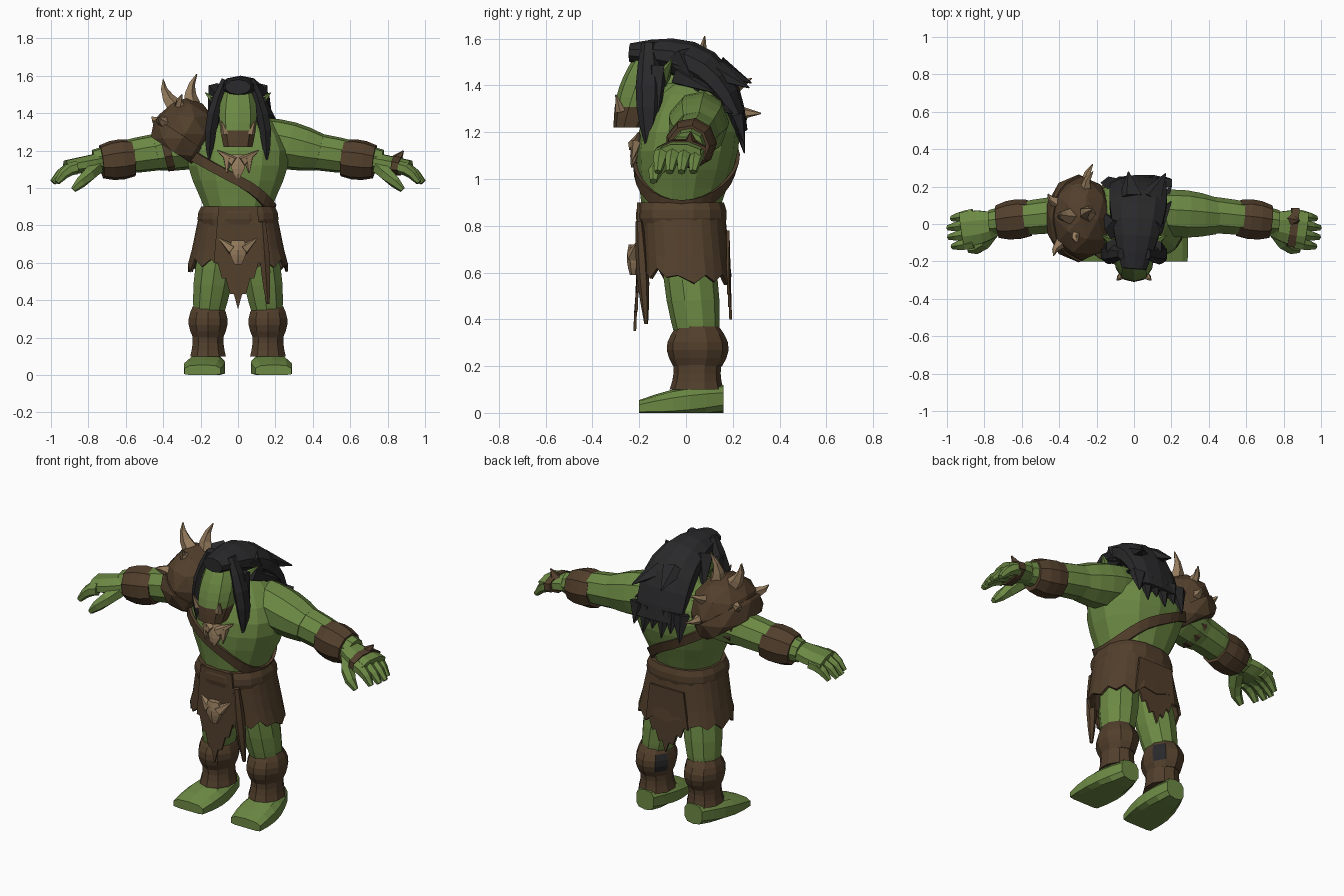
import bpy, bmesh, math, random
from mathutils import Vector

random.seed(4)
if "Cube" in bpy.data.objects:
    bpy.data.objects.remove(bpy.data.objects["Cube"])


def material(name, *rgb):
    made = bpy.data.materials.new(name)
    made.use_nodes = True
    made.diffuse_color = (*rgb, 1)
    made.node_tree.nodes["Principled BSDF"].inputs["Base Color"].default_value = (*rgb, 1)
    return made


SKIN = material("green_skin", .15, .25, .058)
LEATHER = material("brown_leather", .085, .05, .025)
HAIR = material("charcoal_hair", .022, .022, .024)
BONE = material("pale_bone", .3, .2, .11)
PLANES = {"y": (Vector((1, 0, 0)), Vector((0, 0, 1))), "z": (Vector((1, 0, 0)), Vector((0, 1, 0)))}


def finish(name, bm, *materials):
    bmesh.ops.recalc_face_normals(bm, faces=bm.faces)
    mesh = bpy.data.meshes.new(name)
    bm.to_mesh(mesh)
    bm.free()
    for item in materials:
        mesh.materials.append(item)
    made = bpy.data.objects.new(name, mesh)
    bpy.context.collection.objects.link(made)
    return made


def grow(t, size, peak=1):
    """Size along a part: from first to last value, plus a swelling between."""
    first, last, swell = size
    return first + (last - first) * t + swell * math.sin(math.pi * t ** peak)


def rounded(value, power):
    return math.copysign(abs(value) ** power, value)


def limb(name, mat, start, end, width, depth=None, bend=(0, 0, 0), sides=8, steps=5, plane=None,
         power=1, peak=1, side=1, cap=True, jag=0, rule=None, second=None):
    """Loft rings from start to end, in a fixed plane or across the path."""
    bm = bmesh.new()
    start, end, bend = Vector(start), Vector(end), Vector(bend)
    path = end - start
    upright = abs(path.normalized().z) > .9
    reference = Vector((0, 1, 0)) if upright else Vector((0, 0, 1))
    rings = []
    for i in range(steps + 1):
        t = i / steps
        centre = start + path * t + bend * math.sin(math.pi * t)
        if plane:
            u, v = PLANES[plane]
        else:
            along = (path + bend * math.pi * math.cos(math.pi * t)).normalized()
            u = along.cross(reference).normalized()
            v = u.cross(along)
        a, b = grow(t, width, peak), grow(t, depth or width, peak)
        ring = []
        for k in range(sides):
            angle = math.tau * (k + .5) / sides
            co = centre + u * a * rounded(math.cos(angle), power) + v * b * rounded(math.sin(angle), power)
            if jag and i == steps:
                co.z += jag * (k % 2 + random.uniform(-.5, .5))
            ring.append(bm.verts.new((co.x * side, co.y, max(co.z, 0))))
        rings.append(ring)
    for low, high in zip(rings, rings[1:]):
        for k in range(sides):
            n = (k + 1) % sides
            bm.faces.new((low[k], low[n], high[n], high[k]))
    if cap:
        bm.faces.new(rings[0])
        bm.faces.new(rings[-1])
    if rule:
        for face in bm.faces:
            face.material_index = int(rule(face.calc_center_median()))
    return finish(name, bm, mat, *([second] if second else []))


def pair(name, *args, **options):
    for side, label in ((1, "left_"), (-1, "right_")):
        limb(label + name, *args, side=side, **options)


def spike(maker, name, mat, base, tip, radius, flat=1, bend=(0, 0, 0)):
    maker(name, mat, base, tip, (radius, .003, 0), (radius * flat, .003, 0), bend=bend, sides=5, steps=3)


# torso and neck
LOW, HIGH = .8, 1.44
TORSO_WIDTH, TORSO_DEPTH, TORSO_PEAK = (.16, .09, .16), (.16, .09, .1), 1.4
TORSO_START, TORSO_END = Vector((0, -.03, LOW)), Vector((0, .04, HIGH))
limb("torso", SKIN, TORSO_START, TORSO_END, TORSO_WIDTH, TORSO_DEPTH, sides=14, steps=8,
     plane="z", power=.9, peak=TORSO_PEAK)
limb("neck", SKIN, (0, .08, 1.36), (0, -.16, 1.38), (.12, .08, 0), steps=2)

# head with a dark beard, tusks and ears
limb("head", SKIN, (0, -.24, 1.22), (0, -.11, 1.57), (.08, .07, .03), (.07, .08, .035), sides=10, steps=8,
     plane="z", power=.85, rule=lambda c: c.z < 1.31, second=LEATHER)
spike(pair, "tusk", BONE, (.07, -.28, 1.29), (.09, -.3, 1.36), .022)
spike(pair, "ear", SKIN, (.08, -.11, 1.42), (.175, -.06, 1.51), .045, flat=.8)

# arms, forearm cuffs and hands
pair("shoulder", SKIN, (.12, .06, 1.26), (.44, .04, 1.19), (.12, .1, .02), sides=9, steps=4)
pair("arm", SKIN, (.38, .05, 1.2), (.77, .01, 1.14), (.1, .065, .01), sides=9)
pair("hand", SKIN, (.72, 0, 1.14), (.92, -.03, 1.11), (.06, .1, .015), (.055, .04, 0), steps=4)
pair("forearm_cuff", LEATHER, (.56, .03, 1.16), (.73, .01, 1.14), (.1, .09, .015), sides=9, steps=3)
for i in range(4):
    y, reach = .05 * (1 - i), 1 - .02 * abs(i - 1.4)
    pair(f"finger_{i + 1}", SKIN, (.86, y, 1.11), (reach, y - .02, 1.03), (.036, .016, .006),
         bend=(0, 0, .02), sides=6, steps=3)
pair("thumb", SKIN, (.76, -.04, 1.11), (.88, -.14, .99), (.045, .016, .006), bend=(0, -.03, 0), sides=6, steps=3)

# legs, shin wraps with a dark inner patch, and feet
pair("thigh", SKIN, (.1, 0, .75), (.16, .05, .3), (.09, .08, .025), (.1, .09, .02), sides=10, plane="z")
pair("upper_shin_wrap", LEATHER, (.16, .05, .2), (.16, .05, .37), (.085, .085, .025), (.105, .09, .035), sides=10,
     plane="z", rule=lambda c: abs(c.x) < .1 and .22 < c.z < .32 and c.y > .07, second=HAIR)
pair("lower_shin_wrap", LEATHER, (.16, .045, .1), (.16, .05, .24), (.1, .09, -.008), (.115, .11, -.012), sides=10,
     steps=4, plane="z")
pair("foot", SKIN, (.16, .16, .06), (.19, -.2, .02), (.06, .1, .03), (.06, .035, .02), sides=10,
     plane="y", power=.7)

# swept back hair, ragged ends and hanging locks
limb("hair", HAIR, (0, -.24, 1.54), (.02, .235, 1.2), (.07, .15, .045), (.04, .03, .055),
     bend=(.01, .07, .1), sides=10, steps=8)
for i in range(6):
    x = .055 * i - .12
    spike(limb, f"hair_tip_{i + 1}", HAIR, (x, .22, 1.27), (x * 1.1, .25, 1.11 + .04 * (i % 2)), .06, flat=.6)
for name, tip in (("outer", (.2, .2, 1.28)), ("side", (.2, .12, 1.37)), ("back", (.17, .27, 1.39)),
                  ("middle", (-.03, .28, 1.41))):
    x, y, z = tip
    spike(limb, name + "_hair_tuft", HAIR, (x / 2, y - .14, z + .07), tip, .07, flat=.7)
pair("front_lock", HAIR, (.07, -.16, 1.58), (.15, -.16, 1.12), (.02, .006, .025), (.03, .01, .035),
     bend=(.03, 0, 0), sides=6)
spike(pair, "thin_lock", HAIR, (.11, -.12, 1.48), (.175, -.14, 1.12), .045)
spike(pair, "rear_lock", HAIR, (.1, -.03, 1.53), (.16, .06, 1.36), .06)


# shoulder guard: cut domes in two overlapping plates with bone spikes
def dome(name, centre, radii, *cuts):
    bm = bmesh.new()
    bmesh.ops.create_icosphere(bm, subdivisions=2, radius=1)
    for vert in bm.verts:
        vert.co = centre + vert.co * Vector(radii) if name is None else centre + Vector(
            a * b for a, b in zip(vert.co, radii))
    for point, outward in cuts:
        geometry = bm.verts[:] + bm.edges[:] + bm.faces[:]
        bmesh.ops.bisect_plane(bm, geom=geometry, plane_co=point, plane_no=outward, clear_outer=True)
        bmesh.ops.holes_fill(bm, edges=[edge for edge in bm.edges if edge.is_boundary])
    finish(name, bm, LEATHER)


SHOULDER, DOWN_ARM = Vector((-.28, .03, 1.29)), Vector((-.55, 0, -.83))
EDGE = Vector((-.46, 0, 1.27))
dome("shoulder_guard", SHOULDER, (.17, .225, .19), (EDGE, DOWN_ARM))
dome("shoulder_guard_rim", SHOULDER + DOWN_ARM * .03, (.18, .235, .18),
     (EDGE, DOWN_ARM), (EDGE - DOWN_ARM * .1, -DOWN_ARM))
for name, tip in (("outer", (-.4, .05, 1.58)), ("top", (-.22, .08, 1.61)), ("front", (-.3, -.1, 1.5)),
                  ("back", (-.22, .28, 1.43)), ("low_back", (-.22, .32, 1.28)),
                  ("low_front", (-.43, -.17, 1.38)), ("low_outer", (-.46, .16, 1.38))):
    spike(limb, name + "_shoulder_spike", BONE, SHOULDER.lerp(tip, .5), tip, .048, bend=(-.02, 0, 0))
limb("upper_arm_strap", LEATHER, (-.36, .04, 1.21), (-.4, .04, 1.2), (.12, .115, 0), sides=10, steps=1)

# hand strap with a horn on the left hand
limb("hand_strap", LEATHER, (.83, -.015, 1.12), (.87, -.02, 1.115), (.11, .115, 0), (.055, .053, 0), steps=1)
spike(limb, "hand_horn", LEATHER, (.84, .02, 1.14), (.885, .02, 1.2), .04)

# diagonal strap following the torso surface
bm = bmesh.new()
band = []
COUNT = 28
for k in range(COUNT):
    angle = math.tau * k / COUNT
    c, s = rounded(math.cos(angle), .9), rounded(math.sin(angle), .9)
    row = []
    for rise in (.03, -.03):
        z = 1.04 - .16 * math.cos(angle) + rise
        t = (z - LOW) / (HIGH - LOW)
        width, depth = grow(t, TORSO_WIDTH, TORSO_PEAK), grow(t, TORSO_DEPTH, TORSO_PEAK)
        centre = TORSO_START.lerp(TORSO_END, t)
        for lift in (0, .016):
            row.append(bm.verts.new((c * (width + lift), centre.y + s * (depth + lift), z)))
    band.append(row)
for k, row in enumerate(band):
    following = band[(k + 1) % COUNT]
    for i, j in ((0, 1), (1, 3), (3, 2), (2, 0)):
        bm.faces.new((row[i], row[j], following[j], following[i]))
finish("chest_strap", bm, LEATHER)


# ragged kilt, belt and hanging flaps
def flap(name, y, half, top, side, tip, curl):
    """Upright sheet with a ragged hem that drops to a point, curled at its sides."""
    outline = [(half * .8, top), (-half * .8, top)]
    teeth = 12
    for k in range(teeth + 1):
        x = half * (2 * k / teeth - 1)
        outline.append((x, side + (tip - side) * (1 - abs(x) / half) + .04 * (k % 2)))
    bm = bmesh.new()
    front, back = [[bm.verts.new((x, y + lift + curl * abs(x), z)) for x, z in outline] for lift in (0, .012)]
    bm.faces.new(front)
    bm.faces.new(back)
    for k in range(len(outline)):
        bm.faces.new((front[k - 1], front[k], back[k], back[k - 1]))
    finish(name, bm, LEATHER)


kilt = limb("kilt", LEATHER, (0, -.02, .88), (0, 0, .565), (.205, .27, 0), (.185, .195, 0), sides=26, steps=3,
            plane="z", power=.8, cap=False, jag=.04)
kilt.modifiers.new("thickness", "SOLIDIFY").thickness = .015
limb("belt", LEATHER, (0, -.02, .9), (0, -.02, .8), (.2, .21, .015), (.185, .19, .01), sides=16, steps=3,
     plane="z", power=.8)
flap("front_flap", -.225, .13, .9, .6, .35, .15)
flap("back_flap", .185, .14, .78, .56, .4, -.1)
limb("hanging_strip", LEATHER, (.13, -.2, .82), (.16, -.17, .38), (.02, .01, .015), (.015, .008, .015), sides=6)

# bone skull on the kilt and bone teeth on the chest
limb("skull_ornament", BONE, (0, -.225, .72), (0, -.225, .59), (.04, .02, .02), (.02, .015, .01), sides=6, plane="z")
spike(pair, "skull_horn", BONE, (.03, -.225, .67), (.1, -.21, .73), .032)
limb("necklace_tooth", BONE, (0, -.2, 1.18), (0, -.23, 1.05), (.035, .005, .025), (.02, .005, .01), sides=6, plane="z")
spike(pair, "necklace_horn", BONE, (.02, -.22, 1.14), (.11, -.2, 1.2), .032)
spike(pair, "necklace_fang", BONE, (.055, -.21, 1.16), (.06, -.23, 1.08), .028)
